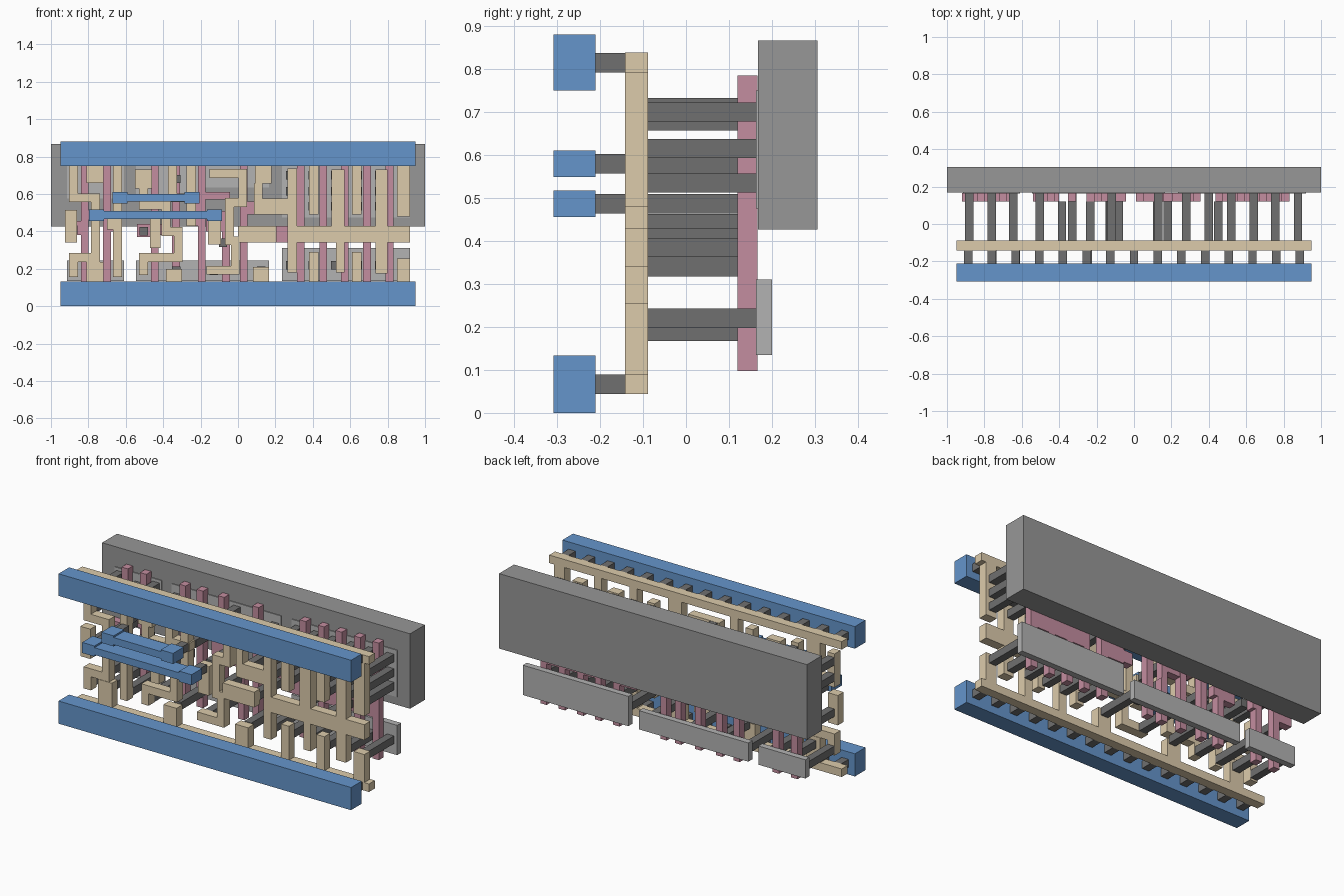
import bpy, bmesh

def material(name, rgb):
    m = bpy.data.materials.new(name)
    m.diffuse_color = (*rgb, 1)
    return m

BLUE = material("blue_metal", (0.13, 0.30, 0.60))
TAN = material("tan_metal", (0.72, 0.60, 0.41))
PINK = material("pink_gate", (0.55, 0.27, 0.35))
DARK = material("dark_contact", (0.16, 0.16, 0.16))
GREY = material("well_grey", (0.31, 0.31, 0.31))
LIGHT = material("light_grey", (0.45, 0.45, 0.45))

def layer(name, rects, y0, y1, mat):
    """Extrude (x0, x1, z0, z1) rectangles between two depths as one object."""
    bm = bmesh.new()
    for x0, x1, z0, z1 in rects:
        vs = bmesh.ops.create_cube(bm, size=1)["verts"]
        for v in vs:
            v.co = (x1 if v.co.x > 0 else x0, y1 if v.co.y > 0 else y0,
                    z1 if v.co.z > 0 else z0)
    me = bpy.data.meshes.new(name)
    bm.to_mesh(me)
    bm.free()
    me.materials.append(mat)
    ob = bpy.data.objects.new(name, me)
    bpy.context.collection.objects.link(ob)
    return ob

def path(pts, w=0.047):
    """Axis-aligned wire path -> rectangles."""
    h = w / 2
    return [(min(a[0], b[0]) - h, max(a[0], b[0]) + h,
             min(a[1], b[1]) - h, max(a[1], b[1]) + h)
            for a, b in zip(pts, pts[1:])]

def squares(centres, s=0.045):
    return [(x - s/2, x + s/2, z - s/2, z + s/2) for x, z in centres]

LOW, HIGH = 0.067, 0.815

# Top metal: power rails and two crossing jumpers
layer("lower_power_rail", [(-0.95, 0.95, 0, 0.133)], -0.308, -0.21, BLUE)
layer("upper_power_rail", [(-0.95, 0.95, 0.75, 0.88)], -0.308, -0.21, BLUE)
jumpers = {"upper_jumper": (-0.632, -0.246, 0.58), "lower_jumper": (-0.757, -0.126, 0.487)}
for name, (a, b, z) in jumpers.items():
    layer(name, [(a - .04, a + .04, z - .031, z + .031), (b - .04, b + .04, z - .031, z + .031),
                 (a + .04, b - .04, z - .021, z + .021)], -0.308, -0.21, BLUE)

# Short vias between the top metal and the local wiring
grid = [-0.887 + 0.1267 * i for i in range(15)]
layer("rail_vias", squares([(x, z) for x in grid for z in (LOW, HIGH)]), -0.21, -0.141, DARK)
layer("jumper_vias", squares([(x, z) for a, b, z in jumpers.values() for x in (a, b)]),
      -0.21, -0.141, DARK)

# Local wiring rails with stubs
TAN_Y = (-0.142, -0.088)
rails = [(-0.95, 0.95, z - .0235, z + .0235) for z in (LOW, HIGH)]
for x0, x1, z in [(-.81, -.72, .66), (-.275, -.225, .43), (.09, .18, .655), (.38, .43, .49),
                  (.61, .66, .49), (.85, .92, .48)]:
    rails.append((x0, x1, z, HIGH - .0235))
for x0, x1, z in [(-.81, -.72, .235), (-.385, -.30, .2), (.08, .165, .21), (.38, .43, .29),
                  (.61, .66, .29), (.85, .92, .255)]:
    rails.append((x0, x1, LOW + .0235, z))
layer("local_rails", rails, *TAN_Y, TAN)

# Local signal wires
nets = {
    "clock_input_pad": [(-.925, -.86, .34, .515)],
    "clock_wire": path([(-.88, .73), (-.88, .58), (-.762, .58), (-.762, .26), (-.88, .26), (-.88, .18)]),
    "inverted_clock_wire": path([(-.645, .73), (-.645, .18)]) + [(-.70, -.645, .41, .465)],
    "data_input_pad": [(-.47, -.415, .31, .5)],
    "data_wire": [(-.55, -.46, .63, .73)] + path([(-.505, .64), (-.505, .54), (-.385, .54),
                 (-.385, .40), (-.32, .40), (-.32, .26), (-.505, .26), (-.505, .19)]),
    "left_gate_wire": path([(-.35, .73), (-.35, .58), (-.24, .58)]),
    "storage_wire": path([(-.13, .71), (.025, .71), (.025, .555), (-.045, .555)])
                    + path([(-.045, .555), (-.045, .35), (-.015, .35), (-.015, .192), (-.145, .192)]),
    "jumper_pad": [(-.16, -.09, .33, .50)],
    "feedback_wire": [(.085, .13, .49, .655), (.13, .265, .49, .575), (.0, .205, .34, .43)],
    "output_bar": [(.265, .92, .34, .43)],
    "output_fingers": [(.265, .315, .43, .735), (.265, .315, .18, .34), (.50, .57, .43, .73),
                       (.525, .57, .18, .34), (.735, .80, .43, .73), (.735, .80, .175, .34)],
}
for name, rects in nets.items():
    layer(name, rects, *TAN_Y, TAN)

# Gate strips with widened pads
PINK_Y = (0.12, 0.166)
full = [-.82, -.70, .03, .336, .455, .57, .69, .81]
strips = [(x - .0205, x + .0205, .098, .785) for x in full]
strips += [(-.465, -.424, .098, .785), (-.352, -.311, .098, .785), (-.215, -.174, .098, .43),
           (-.215, -.174, .57, .785), (-.085, -.044, .098, .35), (-.215, -.044, .57, .611)]
layer("gate_strips", strips, *PINK_Y, PINK)
pads = [(-.92, -.84, .38, .455), (-.80, -.72, .46, .515), (-.68, -.66, .40, .475),
        (-.54, -.465, .37, .44), (-.424, -.40, .38, .44), (-.255, -.174, .43, .60),
        (-.17, -.085, .40, .51), (-.085, -.05, .31, .51),
        (.05, .16, .49, .56), (.205, .316, .34, .43), (.15, .205, .35, .42), (.475, .79, .34, .43)]
layer("gate_pads", pads, *PINK_Y, PINK)

# Long contacts down to gates and to the active strips
gate_contacts = [(-.88, .408), (-.76, .487), (-.645, .44), (-.505, .40), (-.385, .408),
                 (-.235, .58), (-.125, .487), (-.08, .34), (.125, .535), (.18, .385), (.45, .385),
                 (.64, .385)]
layer("gate_contacts", squares(gate_contacts), -0.088, 0.12, DARK)
upper = [(x, z) for x in (.28, .40, .52, .64, .755, .877) for z in (.535, .615, .70)]
upper += [(-.88, .615), (-.88, .71), (-.76, .68), (-.645, .615), (-.645, .71), (-.505, .68),
          (-.33, .68), (-.12, .71), (.13, .68)]
lower = [(x, .22) for x in (.28, .40, .52, .64, .755, .877)]
lower += [(x, .19) for x in (-.88, -.76, -.645, -.505, -.33, -.13, .125)]
layer("active_contacts", squares(upper + lower), -0.088, 0.166, DARK)

# Active strips and the large backing block
layer("lower_active_strips", [(-.915, -.61, .135, .245), (-.545, .165, .135, .245),
                              (.235, .92, .135, .31)], 0.163, 0.2, LIGHT)
layer("upper_active_strips", [(-.915, -.61, .575, .75), (-.545, -.21, .575, .75),
                              (-.21, .165, .635, .75), (.235, .92, .475, .75)], 0.163, 0.2, LIGHT)
layer("backing_block", [(-1, 1, .427, .867)], 0.168, 0.306, GREY)
